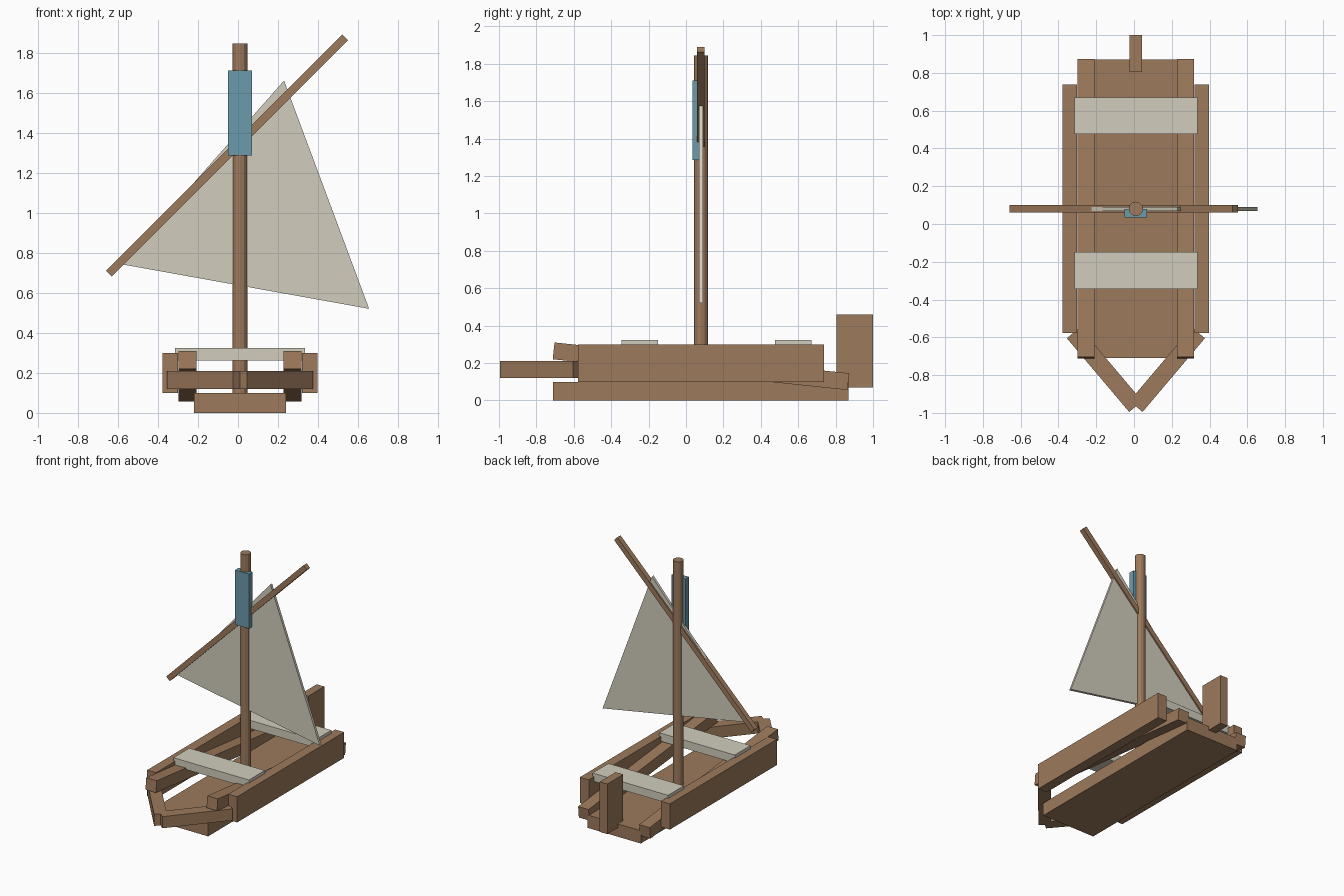
import bpy
import bmesh
from math import radians, atan2

if "Cube" in bpy.data.objects:
    bpy.data.objects.remove(bpy.data.objects["Cube"])

CX, MY = 0.01, 0.08  # boat centre line and mast position


def material(name, rgb):
    m = bpy.data.materials.new(name)
    m.diffuse_color = (*rgb, 1)
    m.use_nodes = True
    m.node_tree.nodes["Principled BSDF"].inputs["Base Color"].default_value = m.diffuse_color
    return m


wood = material("wood", (0.34, 0.195, 0.107))
canvas = material("canvas", (0.64, 0.61, 0.51))
blue = material("blue", (0.15, 0.32, 0.41))


def finish(name, bm, mat, loc=(0, 0, 0), rot=(0, 0, 0)):
    bmesh.ops.recalc_face_normals(bm, faces=bm.faces)
    me = bpy.data.meshes.new(name)
    bm.to_mesh(me)
    bm.free()
    me.materials.append(mat)
    ob = bpy.data.objects.new(name, me)
    ob.location, ob.rotation_euler = loc, rot
    bpy.context.collection.objects.link(ob)
    return ob


def box(name, loc, size, mat=wood, rot=(0, 0, 0)):
    bm = bmesh.new()
    bmesh.ops.create_cube(bm, size=1)
    bmesh.ops.scale(bm, vec=size, verts=bm.verts)
    return finish(name, bm, mat, loc, rot)


# Hull floor
box("hull_floor", (CX, MY, 0.05), (0.46, 1.58, 0.10))

# Paired parts: side planks, sloping rails, angled bow beams
for side, s in (("left", -1), ("right", 1)):
    box(f"side_plank_{side}", (CX + s * 0.349, MY, 0.20), (0.077, 1.315, 0.20))
    box(f"sloping_rail_{side}", (CX + s * 0.263, MY, 0.183), (0.09, 1.584, 0.09),
        rot=(-0.104, 0, 0))
    box(f"bow_beam_{side}", (CX + s * 0.166, -0.771, 0.165), (0.511, 0.09, 0.09),
        rot=(0, 0, s * atan2(0.39, 0.33)))

# Seats
for name, y in (("front_seat", -0.247), ("rear_seat", 0.573)):
    box(name, (CX, y, 0.293), (0.65, 0.195, 0.063), canvas)

# Rudder
box("rudder", (CX, 0.902, 0.265), (0.065, 0.196, 0.39))

# Mast
bm = bmesh.new()
bmesh.ops.create_cone(bm, cap_ends=True, segments=12, radius1=0.038,
                      radius2=0.038, depth=1.745)
finish("mast", bm, wood, (CX, MY, 0.9725))

# Slanted yard
box("yard", (-0.055, MY, 1.286), (1.67, 0.04, 0.04), rot=(0, radians(-45), 0))

# Triangular sail
bm = bmesh.new()
T = 0.02
corners = [(-0.58, 0.742), (0.23, 1.66), (0.655, 0.52)]
face = bm.faces.new([bm.verts.new((x, MY - T / 2, z)) for x, z in corners])
ext = bmesh.ops.extrude_face_region(bm, geom=[face], use_keep_orig=True)
bmesh.ops.translate(bm, vec=(0, T, 0),
                    verts=[g for g in ext["geom"] if isinstance(g, bmesh.types.BMVert)])
finish("sail", bm, canvas)

# Blue pennant board on the mast
box("pennant", (CX, 0.057, 1.498), (0.12, 0.044, 0.425), blue)
